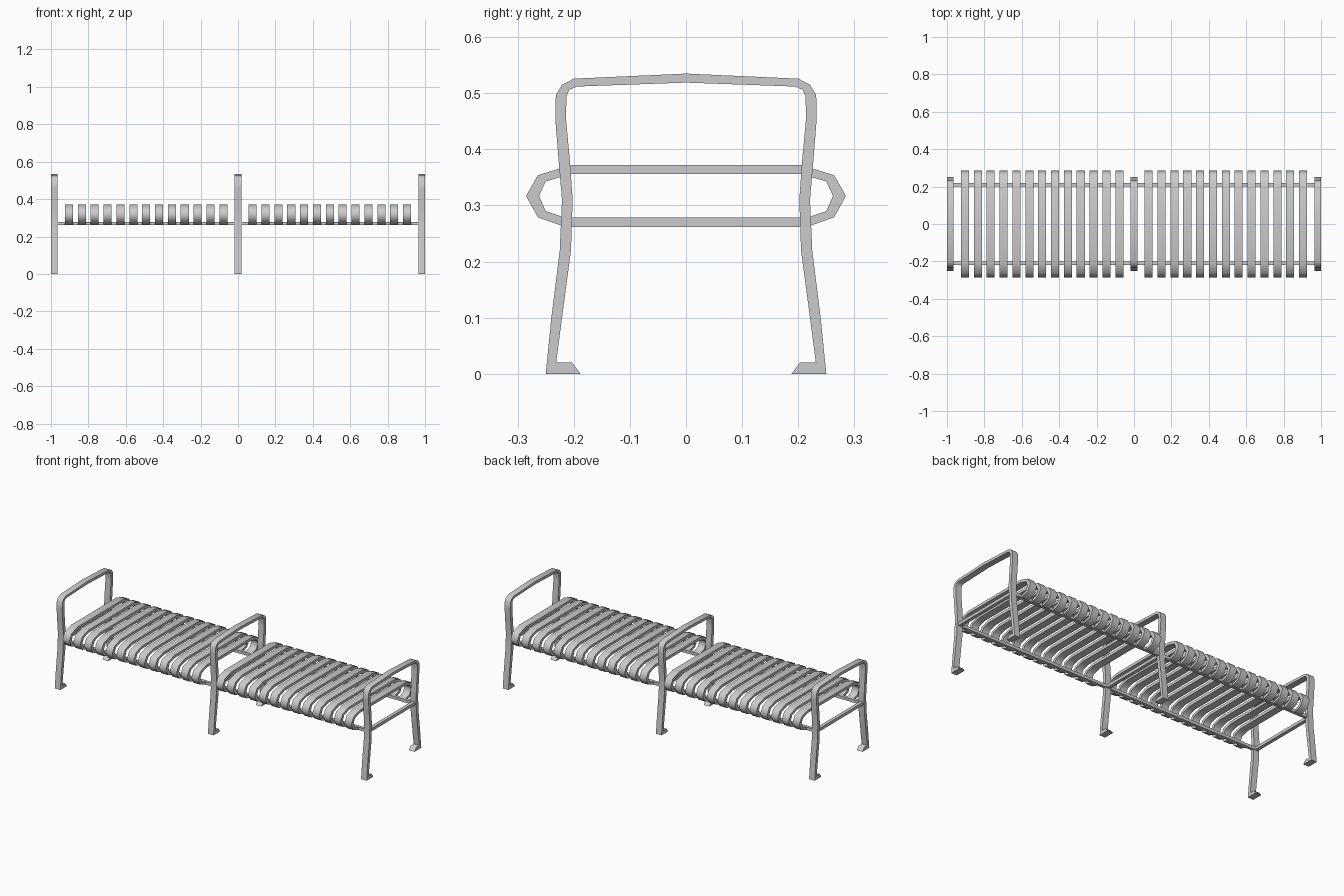
import bpy, bmesh, math

if "Cube" in bpy.data.objects:
    bpy.data.objects.remove(bpy.data.objects["Cube"])

FRAME_X = (-0.982, 0.0, 0.982)
FRAME_W = 0.036
SLAT_W = 0.043


def finish(name, bm):
    bmesh.ops.recalc_face_normals(bm, faces=bm.faces)
    me = bpy.data.meshes.new(name)
    bm.to_mesh(me)
    bm.free()
    ob = bpy.data.objects.new(name, me)
    bpy.context.collection.objects.link(ob)
    bpy.ops.object.select_all(action='DESELECT')
    ob.select_set(True)
    bpy.context.view_layer.objects.active = ob
    bpy.ops.object.shade_smooth_by_angle(angle=math.radians(65))
    return ob


def band(name, outer, inner, x, width):
    """Flat bar following an outer and inner (y, z) outline, extruded along x."""
    bm = bmesh.new()
    rings = []
    for (a, b), (c, d) in zip(outer, inner):
        rings.append([bm.verts.new((x + s * width / 2, y, z))
                      for s, y, z in ((-1, a, b), (1, a, b), (1, c, d), (-1, c, d))])
    for p, q in zip(rings, rings[1:]):
        for i in range(4):
            j = (i + 1) % 4
            bm.faces.new((p[i], p[j], q[j], q[i]))
    bm.faces.new(rings[0])
    bm.faces.new(rings[-1])
    return finish(name, bm)


def box(name, center, size):
    bm = bmesh.new()
    bmesh.ops.create_cube(bm, size=1)
    for v in bm.verts:
        v.co = [c + s * k for c, s, k in zip(center, size, v.co)]
    return finish(name, bm)


def mirrored(half, on_axis):
    """Complete a left-half path across y = 0."""
    other = [(-y, z) for y, z in reversed(half)]
    return half + (other[1:] if on_axis else other)


# Arched leg-and-armrest frame outlines
frame_out = mirrored([(-0.25, 0), (-0.24, 0.1), (-0.225, 0.22), (-0.221, 0.31),
                      (-0.227, 0.38), (-0.233, 0.455), (-0.232, 0.497),
                      (-0.221, 0.515), (-0.2, 0.526), (0, 0.535)], True)
frame_in = mirrored([(-0.234, 0), (-0.221, 0.1), (-0.205, 0.22), (-0.202, 0.31),
                     (-0.207, 0.38), (-0.214, 0.455), (-0.213, 0.495),
                     (-0.208, 0.506), (-0.195, 0.512), (0, 0.519)], True)

# Seat slat outlines: flat top with both ends curled under to the rails
slat_out = mirrored([(-0.205, 0.262), (-0.222, 0.264), (-0.264, 0.279), (-0.285, 0.317),
                     (-0.264, 0.354), (-0.205, 0.372)], False)
slat_in = mirrored([(-0.205, 0.279), (-0.218, 0.279), (-0.25, 0.29), (-0.262, 0.317),
                    (-0.25, 0.343), (-0.205, 0.356)], False)

for x in FRAME_X:
    band("arm_frame", frame_out, frame_in, x, FRAME_W)
    # Cross bar between the legs
    box("cross_bar", (x, 0, 0.2705), (0.02, 0.42, 0.017))
    # Feet turned inward
    for s in (-1, 1):
        band("foot", [(s * 0.248, 0.02), (s * 0.203, 0.02)],
             [(s * 0.25, 0), (s * 0.188, 0)], x, FRAME_W)

# Long rails under the seat
for s in (-1, 1):
    box("seat_rail", (0, s * 0.21, 0.2705), (1.964, 0.017, 0.017))

# Two bays of thirteen slats
for mid in (-0.491, 0.491):
    for i in range(13):
        band("seat_slat", slat_out, slat_in, mid + (i - 6) * 0.0688, SLAT_W)
